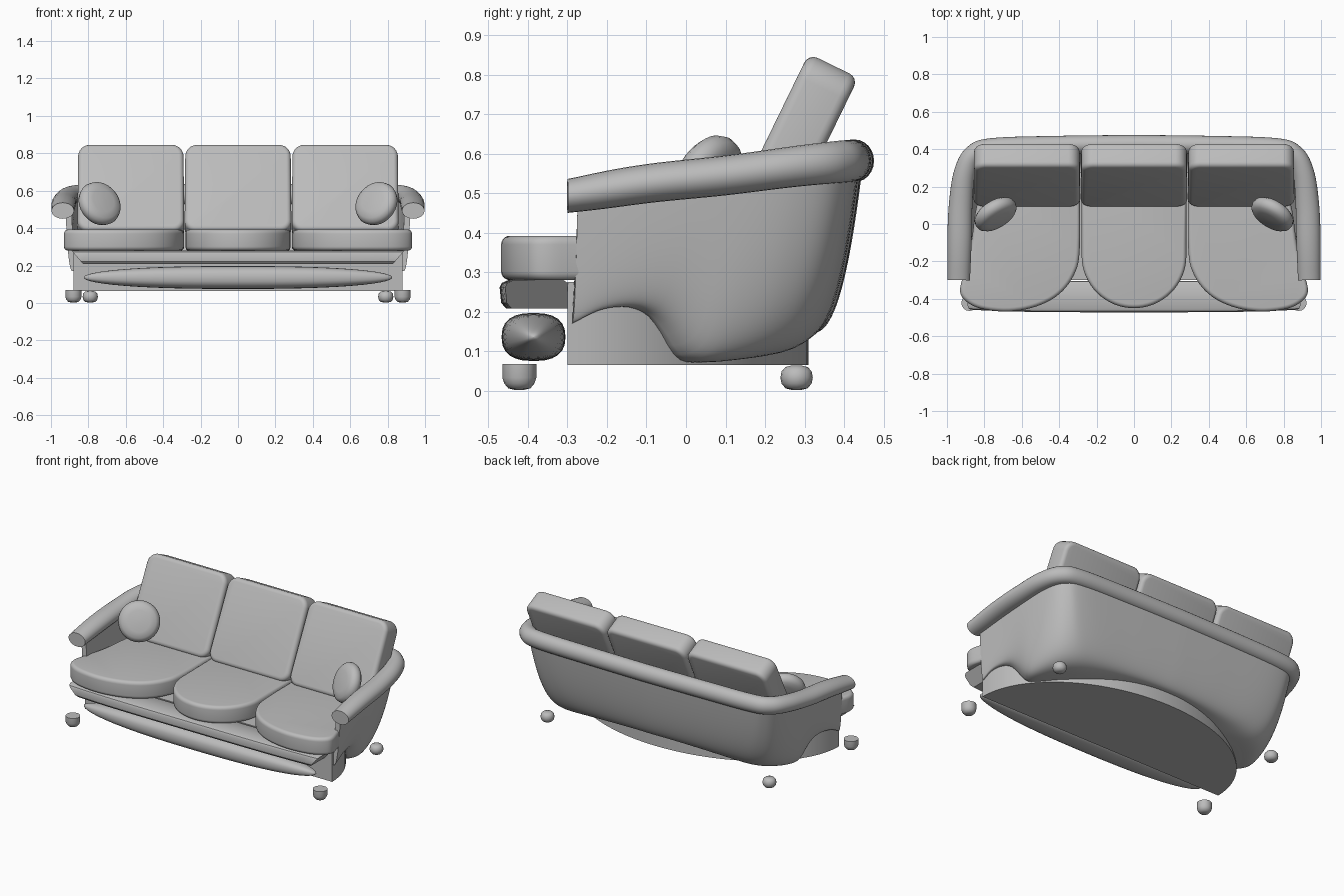
import bpy, bmesh
from math import sin, cos, pi, radians, sqrt, copysign
from mathutils import Vector, Matrix

cube = bpy.data.objects.get("Cube")
if cube:
    bpy.data.objects.remove(cube)

fabric = bpy.data.materials.new("grey_fabric")
fabric.use_nodes = True
GREY = (0.5, 0.5, 0.5, 1)
fabric.diffuse_color = GREY
fabric.node_tree.nodes["Principled BSDF"].inputs["Base Color"].default_value = GREY


def finish(name, bm, angle=40, matrix=None):
    """Turn a bmesh into a smooth-shaded fabric object."""
    if matrix:
        bm.transform(matrix)
    bmesh.ops.recalc_face_normals(bm, faces=bm.faces)
    mesh = bpy.data.meshes.new(name)
    bm.to_mesh(mesh)
    bm.free()
    mesh.materials.append(fabric)
    obj = bpy.data.objects.new(name, mesh)
    bpy.context.collection.objects.link(obj)
    bpy.ops.object.select_all(action="DESELECT")
    obj.select_set(True)
    bpy.context.view_layer.objects.active = obj
    bpy.ops.object.shade_smooth_by_angle(angle=radians(angle))


def loft(rings):
    """Skin a list of closed point rings and cap the ends."""
    bm = bmesh.new()
    rows = [[bm.verts.new(p) for p in ring] for ring in rings]
    n = len(rows[0])
    for a, b in zip(rows, rows[1:]):
        for i in range(n):
            j = (i + 1) % n
            bm.faces.new((a[i], a[j], b[j], b[i]))
    bm.faces.new(rows[0])
    bm.faces.new(rows[-1])
    return bm


def spline(points, steps=8):
    """Catmull-Rom curve through the points."""
    p = [Vector(q) for q in points]
    p = [2 * p[0] - p[1]] + p + [2 * p[-1] - p[-2]]
    out = []
    for a, b, c, d in zip(p, p[1:], p[2:], p[3:]):
        for k in range(steps):
            t = k / steps
            out.append(0.5 * (2 * b + (c - a) * t + (2 * a - 5 * b + 4 * c - d) * t * t
                              + (3 * b - a - 3 * c + d) * t ** 3))
    return out + [p[-2]]


def lookup(table, v):
    """Interpolate a table of pairs."""
    for (a, p), (b, q) in zip(table, table[1:]):
        if v <= b:
            return p + (q - p) * max(0, (v - a) / (b - a))
    return table[-1][1]


def pad(name, outline, z0, z1, r):
    """Cushion from a plan outline, with rounded rims."""
    mid = sum((Vector(p) for p in outline), Vector((0, 0))) / len(outline)
    rings = []
    for side, z in ((-1, z0 + r), (1, z1 - r)):
        for k in range(6):
            a = pi / 2 * (k / 5 if side > 0 else 1 - k / 5)
            ring = []
            for p in outline:
                q = Vector(p)
                q -= (q - mid).normalized() * r * (1 - cos(a))
                ring.append((q.x, q.y, z + side * r * sin(a)))
            rings.append(ring)
    finish(name, loft(rings))


def lathe(name, profile, matrix, n=24):
    """Turn a (radius, height) profile about z."""
    finish(name, loft([[(r * cos(2 * pi * i / n), r * sin(2 * pi * i / n), z)
                        for i in range(n)] for r, z in profile]), 40, matrix)


# Path of the rolled rail: left arm, back, right arm
half = spline([(0.937, -0.3, 0.493), (0.933, -0.1, 0.524), (0.927, 0.1, 0.545),
               (0.907, 0.27, 0.567), (0.858, 0.372, 0.578), (0.75, 0.41, 0.581),
               (0.4, 0.422, 0.582), (0, 0.427, 0.582)])
path = half + [Vector((-p.x, p.y, p.z)) for p in reversed(half[:-1])]

# Rolled rail with upright sections
WIDTH = spline([(-0.3, 0.06), (-0.05, 0.065), (0.2, 0.06), (0.43, 0.049)])
HEIGHT = spline([(-0.3, 0.043), (-0.15, 0.049), (0.2, 0.051), (0.43, 0.054)])
rings = []
for i, p in enumerate(path):
    tangent = path[min(i + 1, len(path) - 1)] - path[max(i - 1, 0)]
    side = tangent.cross(Vector((0, 0, 1))).normalized()
    w, h = lookup(WIDTH, p.y), lookup(HEIGHT, p.y)
    rings.append([p + side * w * cos(a) + Vector((0, 0, h * sin(a)))
                  for a in (2 * pi * k / 24 for k in range(24))])
finish("arm_and_back_roll", loft(rings))

# Tub shell between the rail and the base outline
HEM = spline([(-0.29, 0.17), (-0.22, 0.205), (-0.15, 0.212), (-0.1, 0.193), (-0.065, 0.15),
              (-0.03, 0.092), (0.01, 0.072), (0.1, 0.08), (0.2, 0.1), (0.31, 0.145)])


def base_point(u, grow=1):
    a = pi * u
    return Vector((0.88 * cos(a) * grow, -0.3 + 0.61 * sin(a) * grow, 0))


def shell_layer(inset):
    """One skin of the tub, drawn inwards by the inset."""
    columns = []
    tops = path[1:-1]
    for i, p in enumerate(tops):
        u = i / (len(tops) - 1)
        bulge = 0.38 - 0.14 * sin(2 * pi * u) ** 2
        foot = base_point(u, 1.004)
        foot.y = max(foot.y, -0.29)
        foot.z = lookup(HEM, foot.y)
        head = Vector((p.x * 0.985, p.y + 0.03 * (p.y + 0.3), p.z))
        column = []
        for k in range(25):
            s = (k / 24) ** 2.6
            q = foot.lerp(head, s ** bulge)
            q.z = foot.z + (head.z - foot.z) * s
            q.x *= 1 - inset
            q.y -= inset * max(0, q.y + 0.2)
            column.append(q)
        columns.append(column)
    return columns


outer, inner = shell_layer(0), shell_layer(0.035)
finish("tub_shell", loft([a + b[::-1] for a, b in zip(outer, inner)]), 50)

# Half-oval base
plan = [base_point(i / 48) for i in range(49)]
finish("base", loft([[(p.x, p.y, z) for p in plan] for z in (0.065, 0.275)]))

# Seat cushions
arc = [(0.28 * cos(pi * k / 32), -0.17 - 0.28 * sin(pi * k / 32)) for k in range(33)]
pad("middle_seat_cushion", [(0.28, 0.3), (0.28, 0.05)] + arc + [(-0.28, 0.05), (-0.28, 0.3)],
    0.28, 0.392, 0.022)
edge = [tuple(p) for p in spline(
    [(0.29, 0.28), (0.29, -0.13), (0.32, -0.27), (0.4, -0.375), (0.52, -0.44),
     (0.67, -0.468), (0.82, -0.452), (0.905, -0.407), (0.93, -0.35),
     (0.905, -0.25), (0.87, -0.1), (0.84, 0.1), (0.78, 0.22), (0.65, 0.28)], 5)]
for s, label in ((1, "left"), (-1, "right")):
    pad(label + "_seat_cushion", [(s * x, y) for x, y in edge], 0.28, 0.392, 0.022)

# Back cushions, leaning backwards
for x, label in ((0.573, "left"), (0, "middle"), (-0.573, "right")):
    bm = bmesh.new()
    bmesh.ops.create_cube(bm, size=1)
    bm.transform(Matrix.Diagonal((0.57, 0.14, 0.51, 1)))
    upright = [e for e in bm.edges if abs((e.verts[0].co - e.verts[1].co).y) > 0.1]
    bmesh.ops.bevel(bm, geom=upright, offset=0.06, segments=6, profile=0.5, affect="EDGES")
    rims = [e for e in bm.edges if abs((e.verts[0].co - e.verts[1].co).y) < 0.01]
    bmesh.ops.bevel(bm, geom=rims, offset=0.025, segments=4, profile=0.5, affect="EDGES")
    for v in bm.verts:
        v.co.x *= 0.995 - 0.03 * v.co.z
        v.co.z += 0.01 * (1 - (v.co.x / 0.285) ** 2) * (1 if v.co.z > 0 else 0)
    finish(label + "_back_cushion", bm, 40,
           Matrix.Translation((x, 0.26, 0.59)) @ Matrix.Rotation(radians(-26), 4, "X"))

# Round throw pillows
disc = [(0.001, -0.044), (0.065, -0.043), (0.1, -0.036), (0.117, -0.021), (0.123, 0),
        (0.117, 0.021), (0.1, 0.036), (0.065, 0.043), (0.001, 0.044)]
for s, label in ((1, "left"), (-1, "right")):
    lathe(label + "_throw_pillow", disc, Matrix.Translation((s * 0.74, 0.052, 0.531))
          @ Matrix.Rotation(radians(-s * 32), 4, "Z") @ Matrix.Rotation(radians(66), 4, "X"), 32)

# Front rail under the seat
section = [(-0.472, 0.262), (-0.466, 0.273), (-0.45, 0.28), (-0.32, 0.28), (-0.308, 0.272),
           (-0.305, 0.26), (-0.305, 0.208), (-0.455, 0.208), (-0.468, 0.222)]
finish("front_rail", loft([[(s * (0.83 + 0.06 * (z - 0.21) / 0.07), y * (1 - 0.03 * abs(s) ** 4), z)
                            for y, z in section] for s in (k / 12 - 1 for k in range(25))]), 35)


# Spindle-shaped bolster below it, with a squarish section
def soft(v):
    return copysign(abs(v) ** 0.8, v)


rings = []
for k in range(41):
    t = -cos(pi * k / 40)
    r = max(0.01, sqrt(max(0, 1 - abs(t) ** 2.5)))
    rings.append([(0.825 * t, -0.386 + 0.081 * r * soft(cos(a)), 0.136 + 0.061 * r * soft(sin(a)))
                  for a in (2 * pi * i / 24 for i in range(24))])
finish("front_bolster", loft(rings))

# Feet
cup = [(0.012, 0.002), (0.028, 0.006), (0.038, 0.018), (0.043, 0.033), (0.043, 0.068)]
bun = [(0.012, 0.002), (0.028, 0.006), (0.038, 0.018), (0.041, 0.033),
       (0.038, 0.049), (0.028, 0.06), (0.012, 0.064)]
for s, label in ((1, "left"), (-1, "right")):
    lathe("front_" + label + "_foot", cup, Matrix.Translation((s * 0.88, -0.422, 0)), 16)
    lathe("back_" + label + "_foot", bun, Matrix.Translation((s * 0.79, 0.28, 0)), 16)
